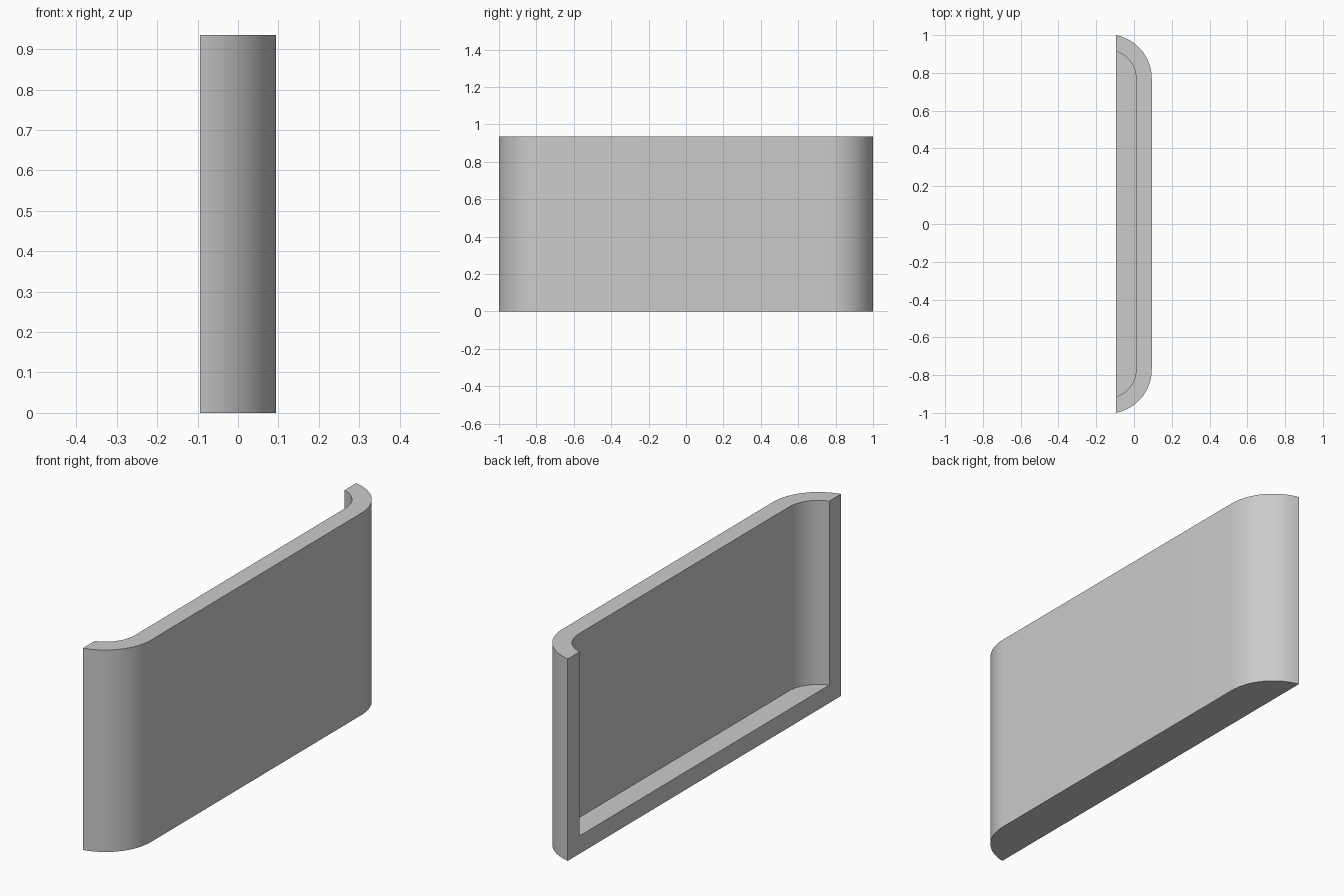
import bpy
import bmesh
from math import acos, cos, sin

cube = bpy.data.objects.get("Cube")
if cube:
    bpy.data.objects.remove(cube)

HEIGHT, WALL, CUT_X = 0.935, 0.083, -0.094
CENTRE_X, CENTRE_Y, RADIUS = -0.14, 0.77, 0.234
STEPS = 20

grey = bpy.data.materials.new("plain grey")
grey.use_nodes = True
colour = (0.6, 0.6, 0.6, 1)
grey.diffuse_color = colour
grey.node_tree.nodes["Principled BSDF"].inputs["Base Color"].default_value = colour


def outline(radius):
    """Rounded-end plan curve from the -y open edge to the +y open edge."""
    end = acos((CUT_X - CENTRE_X) / radius)
    arc = [(CENTRE_X + radius * cos(end * i / STEPS),
            CENTRE_Y + radius * sin(end * i / STEPS)) for i in range(STEPS + 1)]
    return [(x, -y) for x, y in reversed(arc)] + arc


def prism(bm, plan, bottom, top):
    """Extrude a closed plan into a solid."""
    face = bm.faces.new([bm.verts.new((x, y, bottom)) for x, y in plan])
    result = bmesh.ops.extrude_face_region(bm, geom=[face])
    verts = [g for g in result["geom"] if isinstance(g, bmesh.types.BMVert)]
    bmesh.ops.translate(bm, verts=verts, vec=(0, 0, top - bottom))


def ring(bm, plan, z):
    return [bm.verts.new((x, y, z)) for x, y in plan]


def bridge(bm, a, b):
    for i in range(len(a) - 1):
        bm.faces.new((a[i], a[i + 1], b[i + 1], b[i]))


outer, inner = outline(RADIUS), outline(RADIUS - WALL)
bm = bmesh.new()

# Curved outer skin, inner skin and top rim
outer_low, outer_top = ring(bm, outer, 0), ring(bm, outer, HEIGHT)
inner_low, inner_top = ring(bm, inner, WALL), ring(bm, inner, HEIGHT)
bridge(bm, outer_low, outer_top)
bridge(bm, inner_top, inner_low)
bridge(bm, outer_top, inner_top)

# Underside, pocket floor and U-shaped open edge
bm.faces.new(outer_low)
bm.faces.new(inner_low)
bm.faces.new((outer_low[0], outer_top[0], inner_top[0], inner_low[0],
              inner_low[-1], inner_top[-1], outer_top[-1], outer_low[-1]))
bmesh.ops.recalc_face_normals(bm, faces=bm.faces)

mesh = bpy.data.meshes.new("tray_shell")
bm.to_mesh(mesh)
bm.free()
mesh.materials.append(grey)
shell = bpy.data.objects.new("tray_shell", mesh)
bpy.context.collection.objects.link(shell)

# Smooth the rounded ends, keep the rims crisp
bpy.ops.object.select_all(action="DESELECT")
shell.select_set(True)
bpy.context.view_layer.objects.active = shell
bpy.ops.object.shade_smooth_by_angle()
